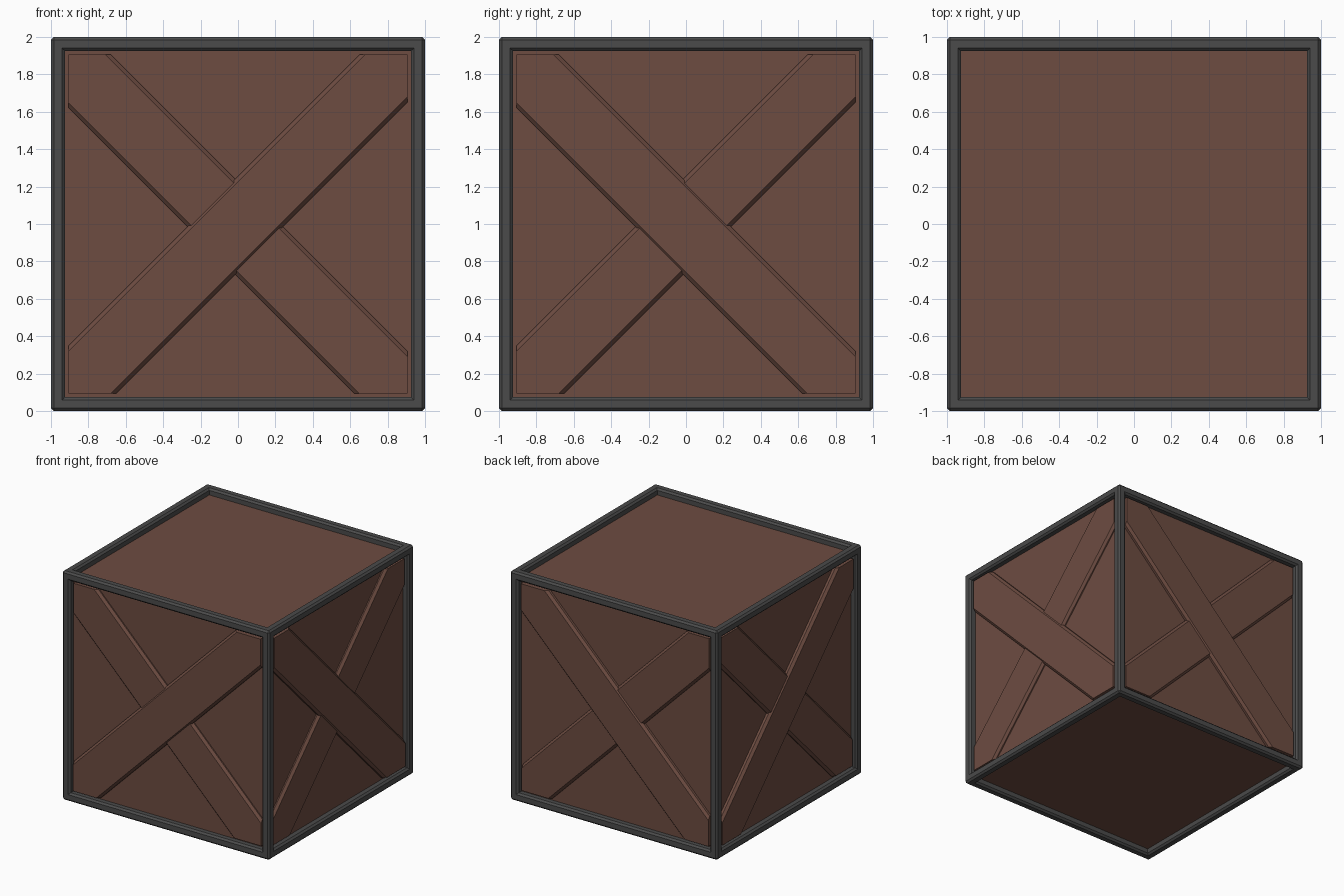
import bpy, bmesh
from mathutils import Vector

if "Cube" in bpy.data.objects:
    bpy.data.objects.remove(bpy.data.objects["Cube"])

def material(name, rgb):
    m = bpy.data.materials.new(name)
    m.diffuse_color = (*rgb, 1)
    m.use_nodes = True
    m.node_tree.nodes["Principled BSDF"].inputs["Base Color"].default_value = m.diffuse_color
    return m

WOOD = material("brown wood", (0.153, 0.072, 0.053))
METAL = material("dark grey metal", (0.07, 0.07, 0.07))

BAR = 0.105      # width of the frame bars
PANEL = 0.945    # distance of the recessed panels from the centre

def make_object(name, bm, mat):
    bmesh.ops.recalc_face_normals(bm, faces=bm.faces)
    me = bpy.data.meshes.new(name)
    bm.to_mesh(me)
    bm.free()
    me.materials.append(mat)
    ob = bpy.data.objects.new(name, me)
    bpy.context.collection.objects.link(ob)
    ob.location.z = 1
    return ob

# Frame: cube with every face inset and pushed in, edges chamfered
bm = bmesh.new()
bmesh.ops.create_cube(bm, size=2)
openings = bm.faces[:]
bmesh.ops.inset_individual(bm, faces=openings, thickness=BAR)
pushed = bmesh.ops.extrude_discrete_faces(bm, faces=openings)["faces"]
for f in pushed:
    f.normal_update()
    bmesh.ops.translate(bm, verts=f.verts, vec=-f.normal * 0.07)
bm.normal_update()
outer = []
for e in bm.edges:
    on_surface = all(max(abs(c) for c in v.co) > 0.999 for v in e.verts)
    if on_surface and e.calc_face_angle() > 0.5:
        outer.append(e)
bmesh.ops.bevel(bm, geom=outer, offset=0.015, offset_type='OFFSET',
                segments=1, profile=0.5, affect='EDGES')
make_object("metal_frame", bm, METAL)

# Panels: one inner box
bm = bmesh.new()
bmesh.ops.create_cube(bm, size=2 * PANEL)
make_object("wood_panels", bm, WOOD)

# Diagonal planks, cut to the opening and mirrored to the opposite side
def plank(name, slope, shift, height, side):
    h, w = 0.905, 0.255
    a, b = shift + w, shift - w
    outline = [(-h, -h), (-h - b, -h), (h, h + b), (h, h), (h - a, h), (-h, -h + a)]
    bm = bmesh.new()
    def place(u, v, d):
        u *= slope
        return Vector((u, -d, v)) if side == "front" else Vector((d, u, v))
    low = [bm.verts.new(place(u, v, PANEL - 0.01)) for u, v in outline]
    top = [bm.verts.new(place(u, v, height)) for u, v in outline]
    bm.faces.new(low)
    bm.faces.new(top)
    for i in range(6):
        j = (i + 1) % 6
        bm.faces.new((low[i], low[j], top[j], top[i]))
    bmesh.ops.recalc_face_normals(bm, faces=bm.faces)
    # chamfer only the two long diagonal edges
    long_edges = [bm.edges.get((top[1], top[2])), bm.edges.get((top[4], top[5]))]
    bmesh.ops.bevel(bm, geom=long_edges, offset=0.02, offset_type='OFFSET',
                    segments=1, profile=0.5, affect='EDGES')
    ob = make_object(name, bm, WOOD)
    mod = ob.modifiers.new("opposite side", 'MIRROR')
    mod.use_axis = (side == "right", side == "front", False)
    mod.use_mirror_merge = False

for side, over in (("front", 1), ("right", -1)):
    plank(side + "_rising_plank", 1, 0.0, 0.985 if over == 1 else 0.975, side)
    plank(side + "_falling_plank", -1, -0.03, 0.985 if over == -1 else 0.975, side)
